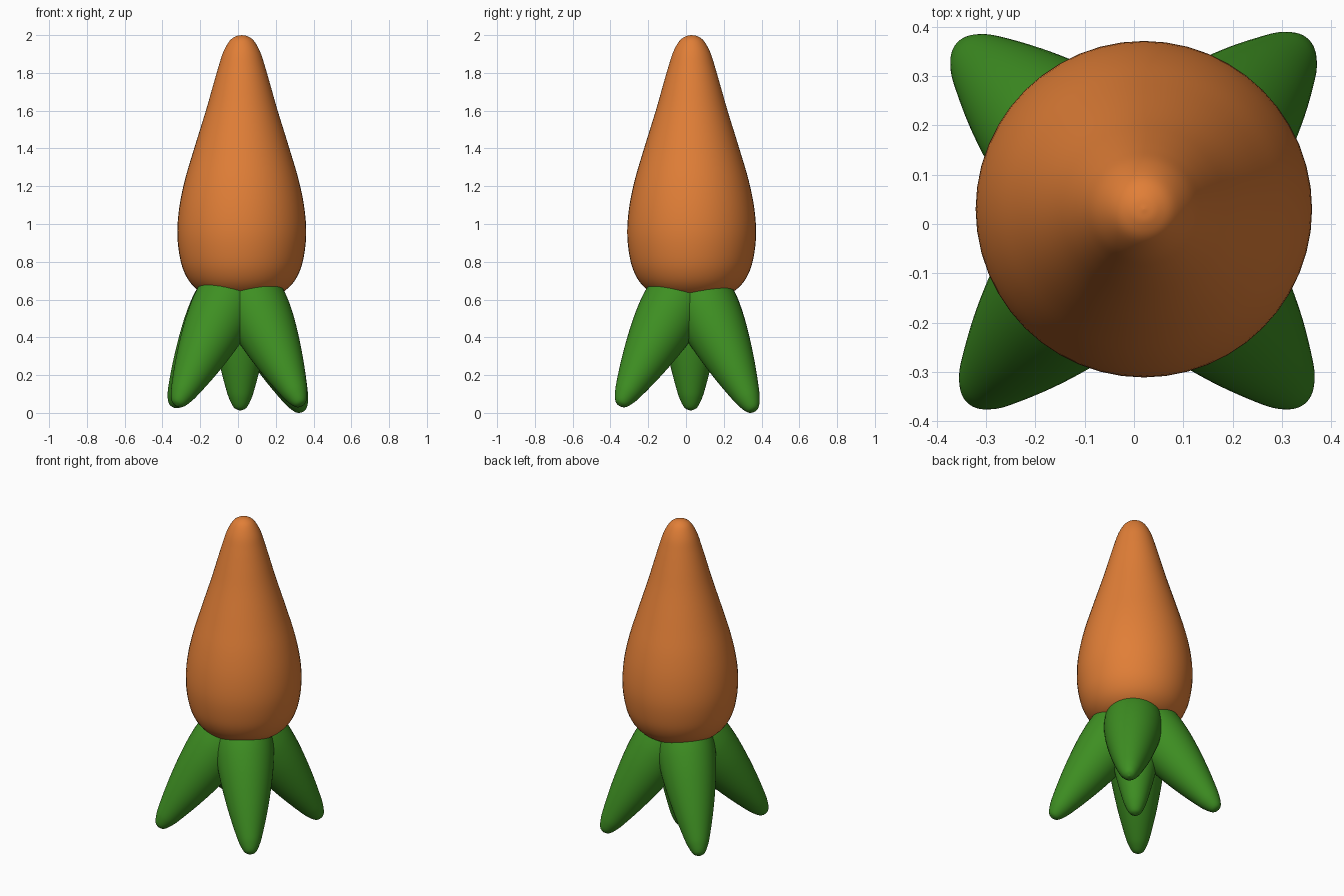
import bpy, bmesh, math
from mathutils import Vector

if "Cube" in bpy.data.objects:
    bpy.data.objects.remove(bpy.data.objects["Cube"])


def material(name, rgb):
    m = bpy.data.materials.new(name)
    m.diffuse_color = (*rgb, 1)
    m.use_nodes = True
    m.node_tree.nodes["Principled BSDF"].inputs["Base Color"].default_value = m.diffuse_color
    return m


orange = material("carrot orange", (0.75, 0.21, 0.038))
green = material("leaf green", (0.048, 0.275, 0.016))


def smooth_profile(pts, steps=5):
    """Catmull-Rom curve through (radius, height) points."""
    p = [Vector(q) for q in pts]
    p = [2 * p[0] - p[1]] + p + [2 * p[-1] - p[-2]]
    out = []
    for i in range(1, len(p) - 2):
        a, b, c, d = p[i - 1:i + 3]
        for k in range(steps):
            t = k / steps
            out.append(0.5 * (2 * b + (c - a) * t + (2 * a - 5 * b + 4 * c - d) * t * t
                              + (3 * b - a - 3 * c + d) * t ** 3))
    return out + [p[-2]]


def lathe(name, pts, base, direction, mat, sides=48):
    """Revolve a profile round an axis starting at base."""
    bm = bmesh.new()
    rot = Vector((0, 0, 1)).rotation_difference(Vector(direction)).to_matrix()
    rings = []
    for r, h in smooth_profile(pts):
        r = max(r, 0.0005)
        rings.append([bm.verts.new(rot @ Vector((
            r * math.cos(math.tau * k / sides), r * math.sin(math.tau * k / sides), h))
            + Vector(base)) for k in range(sides)])
    for a, b in zip(rings, rings[1:]):
        for k in range(sides):
            n = (k + 1) % sides
            bm.faces.new((a[k], a[n], b[n], b[k]))
    bm.faces.new(rings[0][::-1])
    bm.faces.new(rings[-1])
    bmesh.ops.recalc_face_normals(bm, faces=bm.faces)
    me = bpy.data.meshes.new(name)
    bm.to_mesh(me)
    bm.free()
    me.materials.append(mat)
    for f in me.polygons:
        f.use_smooth = True
    ob = bpy.data.objects.new(name, me)
    bpy.context.collection.objects.link(ob)


# Root: pointed end up, rounded shoulder at the bottom
root = [(0, 0.615), (0.11, 0.617), (0.19, 0.627), (0.25, 0.665), (0.295, 0.725),
        (0.325, 0.81), (0.341, 0.94), (0.332, 1.08), (0.302, 1.23), (0.252, 1.4),
        (0.19, 1.6), (0.153, 1.73), (0.124, 1.83), (0.098, 1.91), (0.064, 1.97),
        (0.03, 1.994), (0, 2.0)]
lathe("carrot_root", root, (0.02, 0.03, 0), (0, 0, 1), orange)

# Leaves: tapered fingers, four splayed diagonally and one straight down
leaf = [(0, -0.03), (0.1, -0.025), (0.16, 0.01), (0.172, 0.1), (0.164, 0.22), (0.144, 0.35),
        (0.113, 0.5), (0.077, 0.64), (0.057, 0.70), (0.032, 0.745), (0, 0.76)]
tips = {"front_left": (-0.325, -0.35, 0.045), "front_right": (0.335, -0.35, 0.045),
        "back_left": (-0.345, 0.355, 0.04), "back_right": (0.34, 0.36, 0.014)}
for place, tip in tips.items():
    # each leaf starts slightly off the middle, towards its own tip
    start = Vector((0.012 + math.copysign(0.048, tip[0]),
                    0.022 + math.copysign(0.048, tip[1]), 0.645))
    axis = Vector(tip) - start
    scale = axis.length / 0.76
    lathe("leaf_" + place, [(r, h * scale) for r, h in leaf], start, axis, green)
lathe("leaf_centre", leaf, (0.012, 0.025, 0.78), (0, 0.0001, -1), green)

# Stand the lowest leaf exactly on the ground
low = min(v.co.z for o in bpy.data.objects for v in o.data.vertices)
for o in bpy.data.objects:
    if o.name.startswith("leaf"):
        o.location.z -= low
